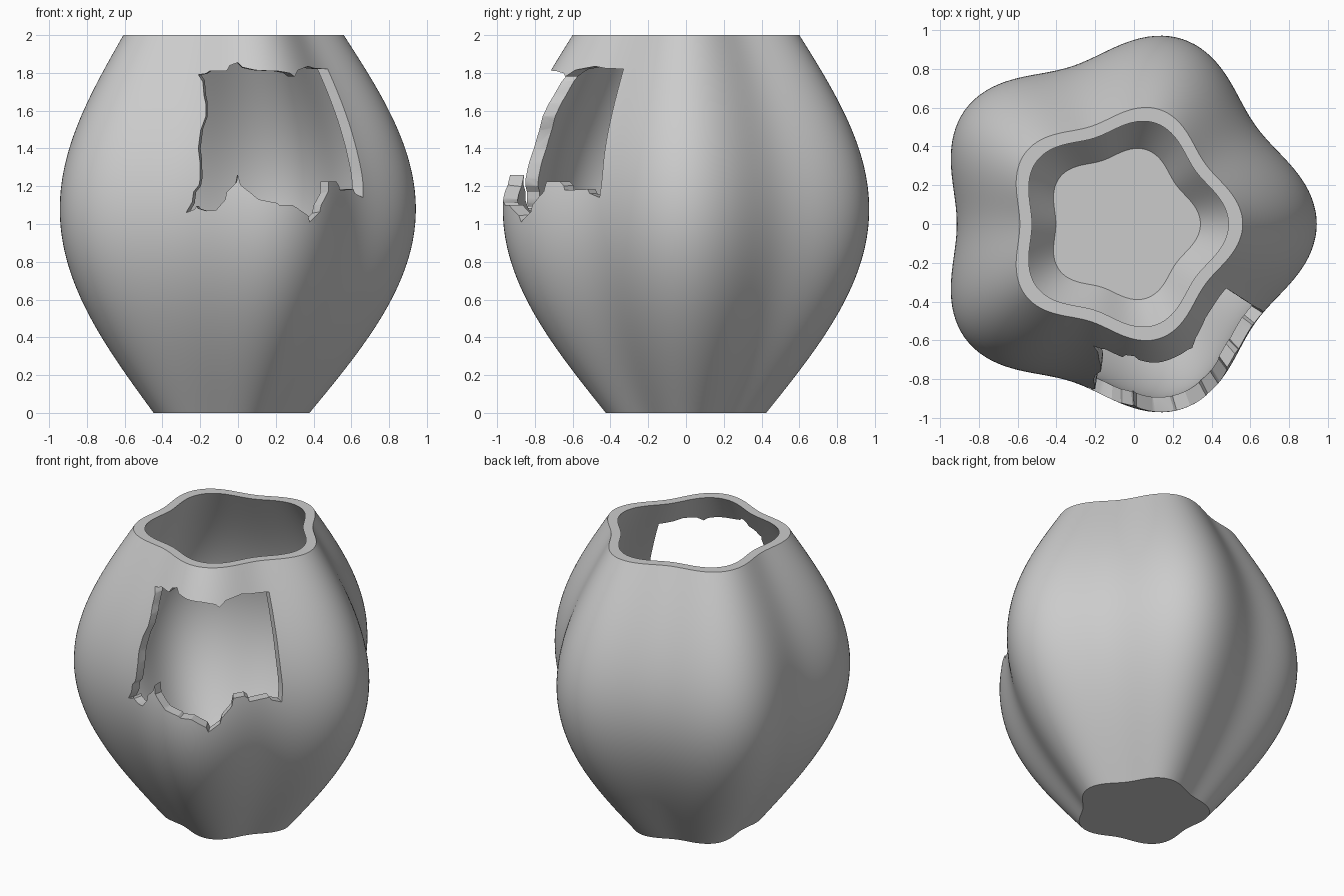
import bpy, bmesh
from math import sin, cos, pi, radians

if "Cube" in bpy.data.objects:
    bpy.data.objects.remove(bpy.data.objects["Cube"])

SEG, RINGS, WALL, FLOOR = 180, 56, 0.068, 0.06
SHIFT = -0.06            # axis offset so the five-lobed body is centred


def radius(z):
    return 0.406 + 0.084 * z + 0.434 * sin(pi * z / 2)


def point(a, z, inset=0.0):
    r = (radius(z) - inset) * (1 + 0.08 * cos(5 * a))
    return (r * cos(a) + SHIFT, r * sin(a), z)


def make_object(name, bm):
    bmesh.ops.recalc_face_normals(bm, faces=bm.faces)
    me = bpy.data.meshes.new(name)
    bm.to_mesh(me)
    bm.free()
    ob = bpy.data.objects.new(name, me)
    bpy.context.collection.objects.link(ob)
    return ob


def bridge(bm, a, b):
    n = len(a)
    for i in range(n):
        j = (i + 1) % n
        bm.faces.new((a[i], a[j], b[j], b[i]))


# Lobed vessel: outer wall up, flat rim, inner wall down to the floor
bm = bmesh.new()
levels = [(2 * i / RINGS, 0.0) for i in range(RINGS + 1)]
for i in range(RINGS + 1):
    z = 2 - (2 - FLOOR) * i / RINGS
    levels.append((z, WALL + 0.012 * (1 - z / 2)))
rings = [[bm.verts.new(point(2 * pi * k / SEG, z, t)) for k in range(SEG)]
         for z, t in levels]
for a, b in zip(rings, rings[1:]):
    bridge(bm, a, b)
bm.faces.new(rings[0])
bm.faces.new(rings[-1])
vase = make_object("vase_body", bm)

# Jagged break outline as seen from the front (x, z)
outline = [
    (-.21, 1.79), (-.15, 1.81), (-.06, 1.81), (0, 1.855), (.09, 1.815),
    (.21, 1.81), (.30, 1.78), (.37, 1.835), (.475, 1.82), (.55, 1.64),
    (.61, 1.46), (.655, 1.27), (.662, 1.14), (.61, 1.185), (.54, 1.18),
    (.52, 1.225), (.48, 1.225), (.44, 1.10), (.38, 1.01), (.29, 1.10),
    (.22, 1.10), (.11, 1.13), (0, 1.26), (-.06, 1.17), (-.115, 1.075),
    (-.17, 1.07), (-.22, 1.095), (-.275, 1.06), (-.235, 1.17),
    (-.20, 1.24), (-.21, 1.40), (-.17, 1.57), (-.18, 1.68)]


def angle_at(x, z):
    lo, hi = radians(-130), radians(-20)
    for _ in range(40):
        mid = (lo + hi) / 2
        if point(mid, z)[0] < x:
            lo = mid
        else:
            hi = mid
    return lo


# Radial cutter punching the broken opening through the wall
bm = bmesh.new()
polar = [(angle_at(x, z), z) for x, z in outline]
near, far = [[bm.verts.new((r * cos(a) + SHIFT, r * sin(a), z)) for a, z in polar]
             for r in (0.3, 1.4)]
bridge(bm, near, far)
bm.faces.new(near)
bm.faces.new(far)
bmesh.ops.recalc_face_normals(bm, faces=bm.faces)
bmesh.ops.triangulate(bm, faces=bm.faces)
cutter = make_object("break_cutter", bm)
cutter.hide_render = True

mod = vase.modifiers.new("break", 'BOOLEAN')
mod.operation = 'DIFFERENCE'
mod.solver = 'EXACT'
mod.object = cutter
bpy.context.view_layer.objects.active = vase
vase.select_set(True)
bpy.ops.object.modifier_apply(modifier=mod.name)
bpy.data.objects.remove(cutter)
bpy.ops.object.shade_smooth_by_angle(angle=radians(30))
